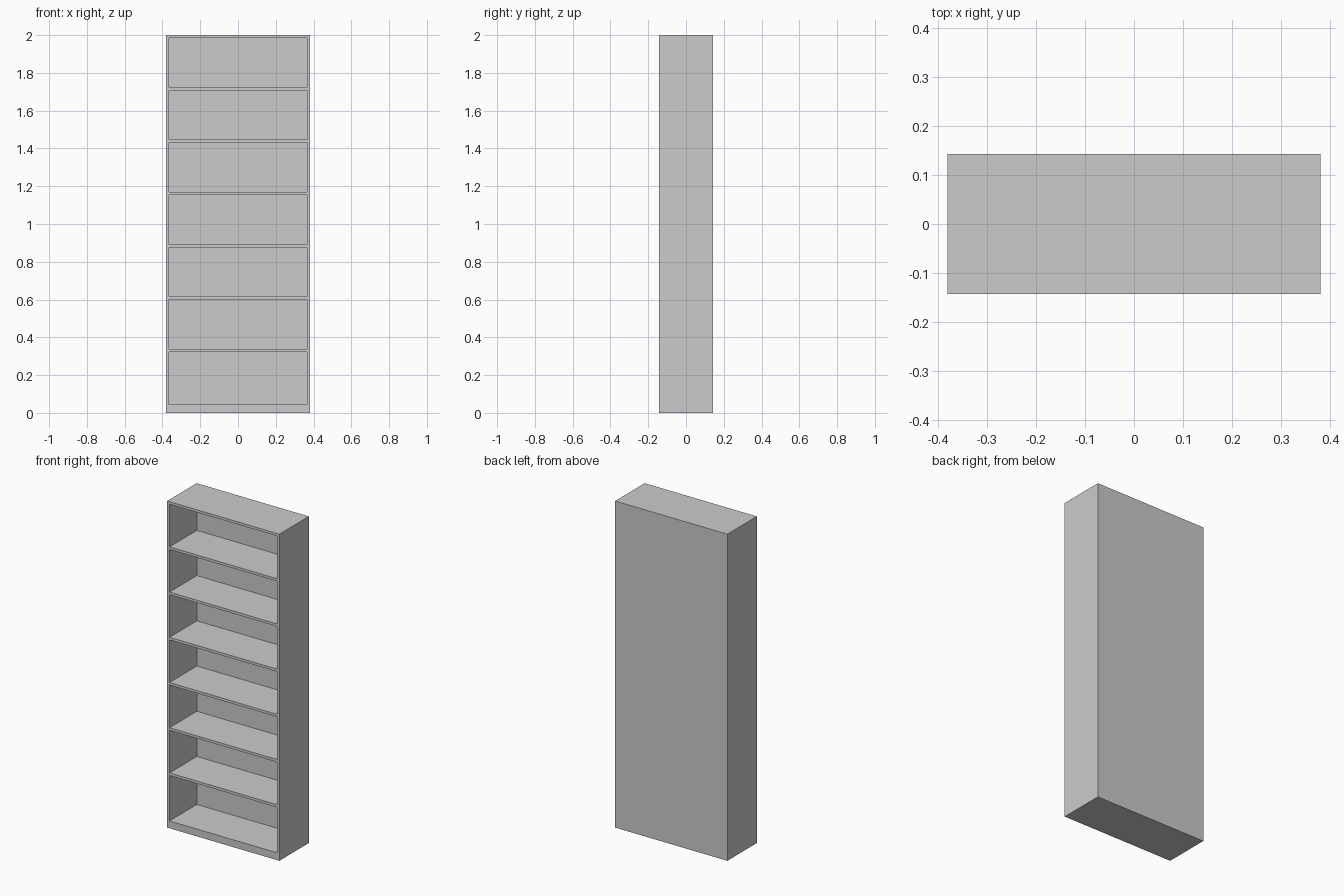
import bpy

if "Cube" in bpy.data.objects:
    bpy.data.objects.remove(bpy.data.objects["Cube"])

W, D, H = 0.76, 0.285, 2.0      # overall size
T = 0.016                       # board thickness
BACK = 0.021                    # back panel thickness
FLOOR = 0.045                   # top of the plinth
FIRST = 0.323                   # underside of the lowest shelf
BAYS = 7


def box(name, x, y, z):
    """Box object from (min, max) ranges on each axis."""
    bpy.ops.mesh.primitive_cube_add(
        size=1, location=[(a + b) / 2 for a, b in (x, y, z)])
    ob = bpy.context.object
    ob.name = name
    ob.scale = [b - a for a, b in (x, y, z)]
    bpy.ops.object.transform_apply(location=True, rotation=False, scale=True)
    return ob


# Solid case
case = box("bookcase", (-W / 2, W / 2), (-D / 2, D / 2), (0, H))

# Open bays between the shelves, carved from the front
pitch = (H - T - FIRST) / (BAYS - 1)
cutters = []
for i in range(BAYS):
    top = FIRST + i * pitch
    bottom = FLOOR if i == 0 else top - pitch + T
    bay = box(f"bay_cutter_{i + 1}", (-W / 2 + T, W / 2 - T),
              (-D / 2 - 0.1, D / 2 - BACK), (bottom, top))
    bay.hide_render = True
    mod = case.modifiers.new(f"bay_{i + 1}", 'BOOLEAN')
    mod.operation = 'DIFFERENCE'
    mod.solver = 'EXACT'
    mod.object = bay
    cutters.append(bay)

# Apply the cuts and drop the helpers
bpy.ops.object.select_all(action='DESELECT')
case.select_set(True)
bpy.context.view_layer.objects.active = case
for mod in list(case.modifiers):
    bpy.ops.object.modifier_apply(modifier=mod.name)
for bay in cutters:
    bpy.data.objects.remove(bay, do_unlink=True)
